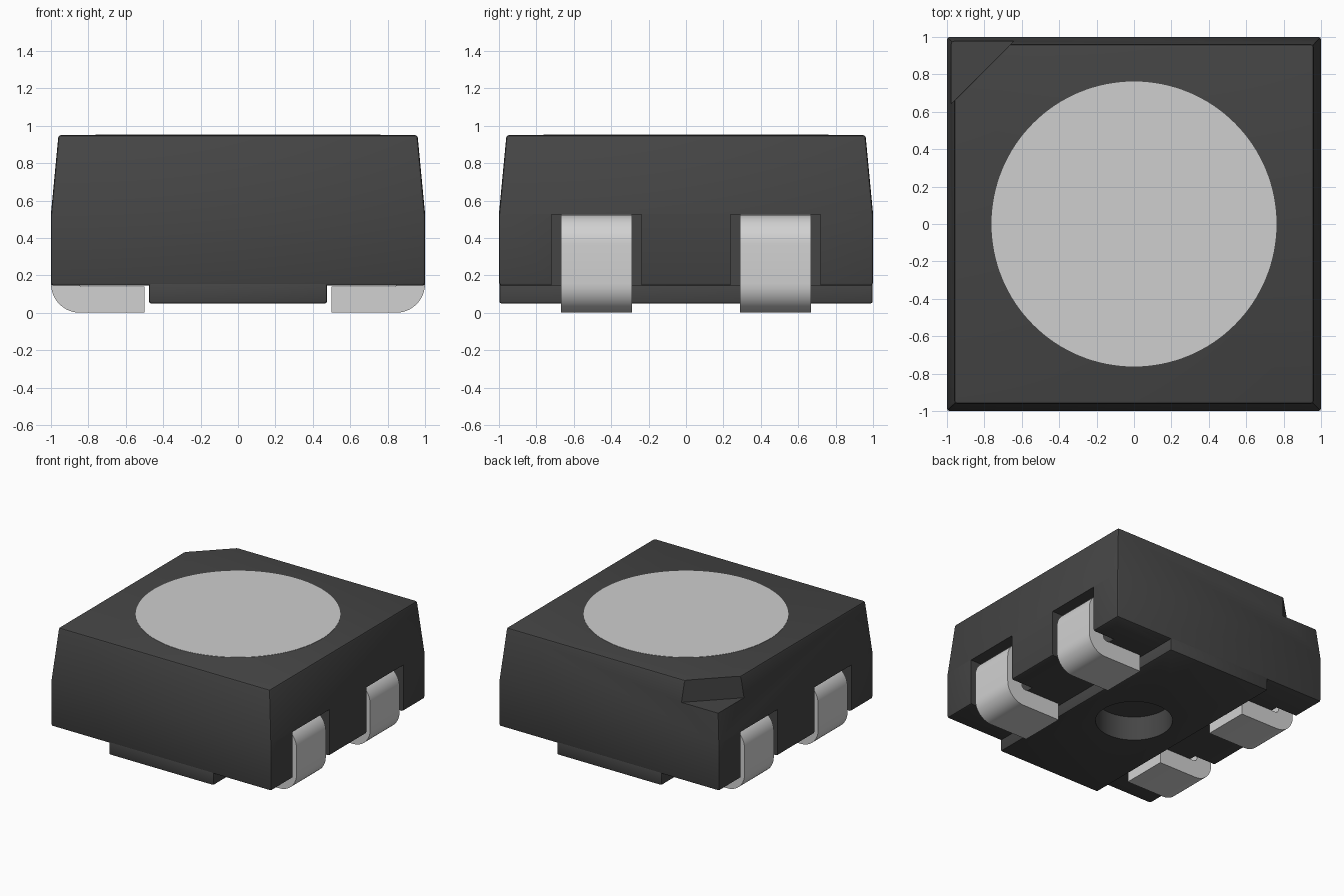
import bpy, bmesh, math

if "Cube" in bpy.data.objects:
    bpy.data.objects.remove(bpy.data.objects["Cube"], do_unlink=True)


def material(name, value):
    m = bpy.data.materials.new(name)
    m.use_nodes = True
    colour = (value, value, value, 1)
    m.diffuse_color = colour
    m.node_tree.nodes["Principled BSDF"].inputs["Base Color"].default_value = colour
    return m


black = material("black plastic", 0.06)
metal = material("light metal", 0.64)
lens_grey = material("lens grey", 0.62)


def loft(name, rings, mat):
    """Solid skinned through rings of equal point count."""
    bm = bmesh.new()
    loops = [[bm.verts.new(p) for p in ring] for ring in rings]
    n = len(loops[0])
    for a, b in zip(loops, loops[1:]):
        for i in range(n):
            j = (i + 1) % n
            bm.faces.new((a[i], a[j], b[j], b[i]))
    bm.faces.new(loops[0][::-1])
    bm.faces.new(loops[-1])
    bmesh.ops.recalc_face_normals(bm, faces=bm.faces)
    me = bpy.data.meshes.new(name)
    bm.to_mesh(me)
    bm.free()
    me.materials.append(mat)
    ob = bpy.data.objects.new(name, me)
    bpy.context.collection.objects.link(ob)
    return ob


def rect(x0, x1, y0, y1, z):
    return [(x0, y0, z), (x1, y0, z), (x1, y1, z), (x0, y1, z)]


def box(name, x0, x1, y0, y1, z0, z1, mat):
    return loft(name, [rect(x0, x1, y0, y1, z0), rect(x0, x1, y0, y1, z1)], mat)


def disc(name, r, z0, z1, mat, n=96):
    ring = [(r * math.cos(t * math.tau / n), r * math.sin(t * math.tau / n)) for t in range(n)]
    return loft(name, [[(x, y, z) for x, y in ring] for z in (z0, z1)], mat)


def activate(ob):
    bpy.ops.object.select_all(action='DESELECT')
    ob.select_set(True)
    bpy.context.view_layer.objects.active = ob


def apply(ob, mod):
    activate(ob)
    bpy.ops.object.modifier_apply(modifier=mod.name)


def bevel(ob, width):
    mod = ob.modifiers.new("rounded edges", 'BEVEL')
    mod.width = width
    mod.segments = 2
    mod.limit_method = 'ANGLE'
    mod.angle_limit = math.radians(40)
    apply(ob, mod)


def cut(ob, cutter):
    mod = ob.modifiers.new("cut", 'BOOLEAN')
    mod.operation = 'DIFFERENCE'
    mod.solver = 'EXACT'
    mod.object = cutter
    apply(ob, mod)


def smooth(ob):
    activate(ob)
    bpy.ops.object.shade_smooth_by_angle(angle=math.radians(30))


# Package body: straight lower half, tapered upper half
body = loft("body", [rect(-1, 1, -1, 1, 0.145), rect(-1, 1, -1, 1, 0.53),
                     rect(-0.96, 0.96, -0.96, 0.96, 0.95)], black)
bevel(body, 0.014)

# Raised rib under the body
base = box("base_rib", -0.475, 0.475, -0.998, 0.998, 0.05, 0.17, black)
bevel(base, 0.01)

cutters = []
# Lead slots, two on each side
for side in (-1, 1):
    xs = sorted((side * 0.8, side * 1.2))
    for y in (-0.478, 0.478):
        c = box("slot_cutter", xs[0], xs[1], y - 0.24, y + 0.24, 0.0, 0.525, black)
        cut(body, c)
        cutters.append(c)

# Corner marking notch
tri = [(-1.2, 0.42), (-0.42, 1.2), (-1.2, 1.2)]
c = loft("notch_cutter", [[(x, y, z) for x, y in tri] for z in (0.77, 1.2)], black)
cut(body, c)
cutters.append(c)

# Round blind hole in the underside
c = disc("hole_cutter", 0.29, -0.1, 0.25, black, 64)
cut(body, c)
cut(base, c)
cutters.append(c)
for c in cutters:
    bpy.data.objects.remove(c, do_unlink=True)
smooth(body)
smooth(base)

# Flush round lens
lens = disc("lens", 0.762, 0.945, 0.952, lens_grey, 128)


def arc(cx, cz, r, a0, a1, n=10):
    return [(cx + r * math.cos(math.radians(a0 + (a1 - a0) * i / n)),
             cz + r * math.sin(math.radians(a0 + (a1 - a0) * i / n))) for i in range(n + 1)]


# Folded C-shaped leads
R, T, TOP = 0.155, 0.14, 0.524
outline = ([(0.5, 0)] + arc(1 - R, R, R, -90, 0) + arc(1 - R, TOP - R, R, 0, 90)
           + [(0.76, TOP), (0.76, TOP - T)] + arc(1 - T - 0.03, TOP - T - 0.03, 0.03, 90, 0, 4)
           + arc(1 - T - 0.03, T + 0.03, 0.03, 0, -90, 4) + [(0.5, T)])
for side, sname in ((1, "left"), (-1, "right")):
    for y, yname in ((-0.478, "front"), (0.478, "back")):
        lead = loft(f"{yname}_{sname}_lead",
                    [[(side * x, y + d, z) for x, z in outline] for d in (-0.19, 0.19)], metal)
        smooth(lead)
